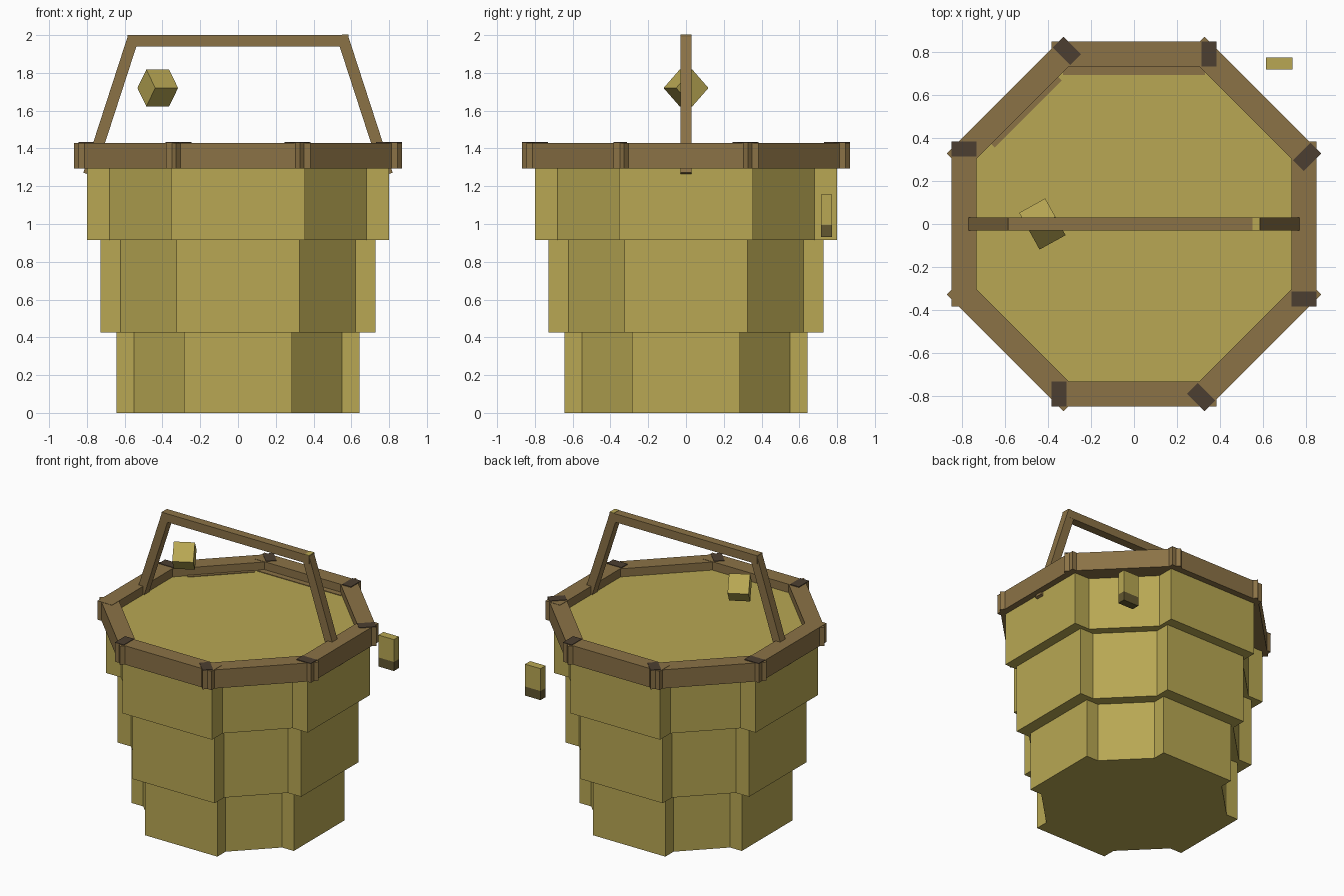
import bpy, bmesh
from math import radians, sin, cos
from mathutils import Matrix, Vector

cube = bpy.data.objects.get("Cube")
if cube:
    bpy.data.objects.remove(cube, do_unlink=True)


def material(name, rgb):
    lin = [((c / 255 + 0.055) / 1.055) ** 2.4 for c in rgb] + [1.0]
    m = bpy.data.materials.new(name)
    m.use_nodes = True
    m.diffuse_color = lin
    m.node_tree.nodes["Principled BSDF"].inputs["Base Color"].default_value = lin
    return m


STRAW = material("straw yellow", (184, 167, 83))
WOOD = material("wood brown", (139, 114, 70))
DARK = material("dark brown", (76, 63, 49))
OLIVE = material("dark olive", (98, 87, 48))


def finish(name, bm, mat):
    bmesh.ops.recalc_face_normals(bm, faces=bm.faces)
    mesh = bpy.data.meshes.new(name)
    bm.to_mesh(mesh)
    bm.free()
    mesh.materials.append(mat)
    obj = bpy.data.objects.new(name, mesh)
    bpy.context.collection.objects.link(obj)
    return obj


def box(name, centre, size, mat, turn=None):
    """Box of a given size, turned about its own centre, then moved."""
    bm = bmesh.new()
    bmesh.ops.create_cube(bm, size=1)
    m = Matrix.Translation(centre) @ (turn or Matrix()) @ Matrix.Diagonal((*size, 1))
    bm.transform(m)
    return finish(name, bm, mat)


def tier(name, reach, half, diagonal, z0, z1):
    """Eight-sided block whose four main sides stand proud of the corners."""
    bm = bmesh.new()
    quarter = [(reach, -half), (reach, half), (diagonal, half), (half, diagonal)]
    verts = []
    for i in range(4):
        rot = Matrix.Rotation(radians(90 * i), 3, "Z")
        verts += [bm.verts.new(rot @ Vector((x, y, z0))) for x, y in quarter]
    face = bm.faces.new(verts)
    top = bmesh.ops.extrude_face_region(bm, geom=[face])["geom"]
    bmesh.ops.translate(bm, vec=(0, 0, z1 - z0),
                        verts=[g for g in top if isinstance(g, bmesh.types.BMVert)])
    return finish(name, bm, STRAW)


# Bucket body in three widening tiers
tier("lower_tier", 0.643, 0.287, 0.55, 0, 0.425)
tier("middle_tier", 0.728, 0.325, 0.622, 0.425, 0.915)
tier("upper_tier", 0.80, 0.354, 0.68, 0.915, 1.37)

# Rim of eight beams, each with a dark patch at its clockwise end
for i in range(8):
    turn = Matrix.Rotation(radians(45 * i), 4, "Z")
    diag = i % 2
    top = 1.43 - 0.002 * diag
    z = (1.295 + top) / 2
    box(f"rim_beam_{i + 1}", turn @ Vector((0.788, 0, z)),
        (0.115, 0.765, top - 1.295), WOOD, turn)
    if i != 5:
        box(f"rim_end_patch_{i + 1}", turn @ Vector((0.788, -0.348, 1.431)),
            (0.115, 0.07, 0.005), DARK, turn)

# Shaded edging on the fill, along the back and the back right corner
box("back_edging", (0, 0.715, 1.371), (0.66, 0.05, 0.006), WOOD)
box("corner_edging", (-0.505, 0.525, 1.371), (0.04, 0.44, 0.006), WOOD,
    Matrix.Rotation(radians(-45), 4, "Z"))

# Handle: top bar and two sloping legs
box("handle_bar", (0, 0, 1.97), (1.17, 0.06, 0.06), WOOD)
box("handle_bar_patch", (0.567, 0, 2.0), (0.034, 0.06, 0.004), STRAW)
for side, name in ((1, "left"), (-1, "right")):
    slope = radians(18)
    top = Vector((0.555, 0, 1.985))
    down = Vector((sin(slope), 0, -cos(slope)))
    mid = top + down * 0.38
    mid.x *= side
    box(f"handle_leg_{name}", mid, (0.06, 0.058, 0.76), WOOD,
        Matrix.Rotation(-slope * side, 4, "Y"))

# Floating tilted cube
box("floating_cube", (-0.425, 0, 1.72), (0.138, 0.138, 0.138), STRAW,
    Matrix.Rotation(radians(29), 4, "Z") @ Matrix.Rotation(radians(45), 4, "X"))

# Small block behind the left corner, with a darker foot
box("small_block", (0.673, 0.744, 1.075), (0.123, 0.057, 0.16), STRAW)
box("small_block_foot", (0.673, 0.744, 0.9625), (0.123, 0.057, 0.065), OLIVE)
